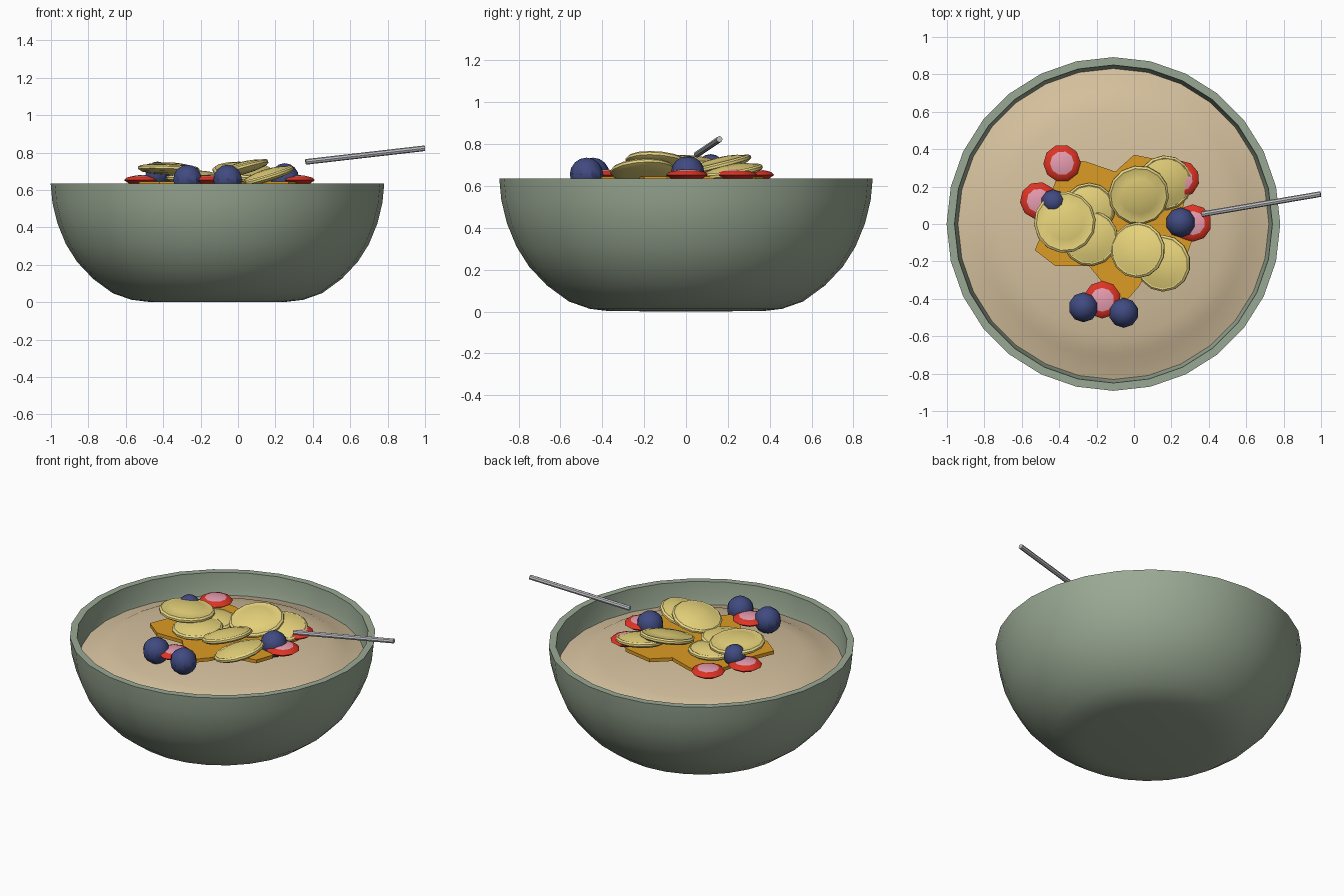
import bpy, bmesh, math
from mathutils import Vector, Matrix

if "Cube" in bpy.data.objects:
    bpy.data.objects.remove(bpy.data.objects["Cube"])

CX = -0.11  # bowl centre in x


def mat(name, r, g, b):
    m = bpy.data.materials.new(name)
    lin = [(c / 255 / 12.92 if c < 10 else ((c / 255 + 0.055) / 1.055) ** 2.4) for c in (r, g, b)]
    m.diffuse_color = (*lin, 1)
    m.use_nodes = True
    m.node_tree.nodes["Principled BSDF"].inputs["Base Color"].default_value = m.diffuse_color
    return m


SAGE = mat("sage glaze", 154, 169, 148)
OAT = mat("oat porridge", 214, 193, 158)
HONEY = mat("honey", 220, 155, 36)
BANANA = mat("banana", 235, 215, 125)
PEEL = mat("banana edge", 232, 214, 130)
RED = mat("strawberry red", 222, 52, 36)
PINK = mat("strawberry pink", 242, 164, 184)
BLUE = mat("blueberry", 64, 74, 128)
STEEL = mat("steel", 192, 193, 197)


def finish(bm, name, mats, smooth=True):
    bmesh.ops.recalc_face_normals(bm, faces=bm.faces)
    me = bpy.data.meshes.new(name)
    bm.to_mesh(me)
    bm.free()
    for m in mats:
        me.materials.append(m)
    ob = bpy.data.objects.new(name, me)
    bpy.context.collection.objects.link(ob)
    if smooth:
        bpy.context.view_layer.objects.active = ob
        ob.select_set(True)
        bpy.ops.object.shade_smooth_by_angle(angle=math.radians(35))
        ob.select_set(False)
    return ob


def lathe(name, profile, sides, mats, rule=None, smooth=True):
    """Spin a (radius, z) profile about z; rule(face centre) gives the material slot."""
    bm = bmesh.new()
    rings = []
    for r, z in profile:
        if r == 0:
            rings.append([bm.verts.new((0, 0, z))] * sides)
        else:
            rings.append([bm.verts.new((r * math.sin(2 * math.pi * i / sides),
                                        r * math.cos(2 * math.pi * i / sides), z))
                          for i in range(sides)])
    for a, b in zip(rings, rings[1:]):
        for i in range(sides):
            j = (i + 1) % sides
            f = bm.faces.new(list(dict.fromkeys((a[i], a[j], b[j], b[i]))))
            if rule:
                f.material_index = rule(f.calc_center_median())
    return finish(bm, name, mats, smooth)


# Bowl with a thick rim
bowl = lathe("bowl", [(0, 0), (0.37, 0.002), (0.46, 0.013), (0.56, 0.048), (0.665, 0.125), (0.75, 0.215),
                      (0.81, 0.31), (0.855, 0.42), (0.882, 0.53), (0.892, 0.635),
                      (0.85, 0.635), (0.842, 0.53), (0.81, 0.43), (0.70, 0.25), (0.5, 0.1), (0, 0.06)],
             28, [SAGE])
bowl.location.x = CX

# Porridge with a gently domed top
porridge = lathe("porridge", [(0.815, 0.44), (0.834, 0.495), (0.72, 0.53), (0.69, 0.545), (0.6, 0.565),
                              (0.45, 0.588), (0.2, 0.61), (0, 0.616)], 28, [OAT])
porridge.location.x = CX

# Honey puddle
outline = [(-.53, -.14), (-.42, -.225), (-.24, -.225), (-.13, -.36), (-.04, -.41), (.03, -.33),
           (.08, -.23), (.27, -.2), (.31, -.09), (.25, .04), (.29, .2), (.2, .33), (.0, .37),
           (-.1, .28), (-.26, .335), (-.38, .34), (-.43, .2), (-.46, .03)]
bm = bmesh.new()
top = bm.faces.new([bm.verts.new((x, y, 0.644)) for x, y in outline])
res = bmesh.ops.extrude_face_region(bm, geom=[top])
for v in res["geom"]:
    if isinstance(v, bmesh.types.BMVert):
        v.co.z = 0.622
bmesh.ops.triangulate(bm, faces=bm.faces)
finish(bm, "honey", [HONEY], smooth=False)


# Banana slices: x, y, z, radius, slope along x, slope along y (degrees)
slices = [(.025, .155, .70, .162, -2, 14), (.165, .22, .668, .148, -5, 9),
          (.02, -.14, .713, .15, 16, -4), (.155, -.21, .675, .152, 17, 4),
          (-.37, .01, .712, .165, -2, -3), (-.235, -.075, .668, .15, 2, 2),
          (-.24, .08, .655, .14, 0, 3)]
for n, (x, y, z, r, sx, sy) in enumerate(slices, 1):
    ob = lathe(f"banana_slice_{n}",
               [(0, -.03), (.55 * r, -.026), (.88 * r, -.018), (r, -.006), (r, .006), (.93 * r, .015),
                (.89 * r, .013), (.6 * r, .026), (.3 * r, .033), (0, .035)], 14, [BANANA, PEEL],
               rule=lambda c, r=r: 1 if c.xy.length > .88 * r and c.z > -.01 else 0)
    up = Vector((-math.tan(math.radians(sx)), -math.tan(math.radians(sy)), 1))
    ob.matrix_world = Matrix.Translation((x, y, z)) @ up.to_track_quat('Z', 'Y').to_matrix().to_4x4()

# Strawberry slices with a pink heart on top
berries = [(-.385, .325, 20), (-.51, .125, 60), (-.17, -.405, 0), (.315, .005, 0), (.25, .24, 40)]
for n, (x, y, a) in enumerate(berries, 1):
    ob = lathe(f"strawberry_slice_{n}",
               [(0, -.026), (.07, -.02), (.1, 0), (.088, .013), (.064, .02), (.035, .026), (0, .028)],
               10, [RED, PINK], rule=lambda c: 1 if c.xy.length < .066 and c.z > 0 else 0)
    ob.location = (x, y, .652)
    ob.rotation_euler.z = math.radians(a)

# Blueberries
for n, (x, y, z, r) in enumerate([(-.27, -.445, .655, .08), (-.055, -.475, .655, .08),
                                  (.25, .008, .663, .08), (-.43, .118, .685, .067)], 1):
    bm = bmesh.new()
    bmesh.ops.create_uvsphere(bm, u_segments=10, v_segments=8, radius=r)
    finish(bm, f"blueberry_{n}", [BLUE]).location = (x, y, z)

# Spoon handle
a, b = Vector((.362, .052, .75)), Vector((.998, .16, .823))
bm = bmesh.new()
bmesh.ops.create_cone(bm, cap_ends=True, segments=8, radius1=.015, radius2=.015, depth=(b - a).length)
ob = finish(bm, "spoon_handle", [STEEL])
ob.matrix_world = Matrix.Translation((a + b) / 2) @ (b - a).to_track_quat('Z', 'Y').to_matrix().to_4x4()
